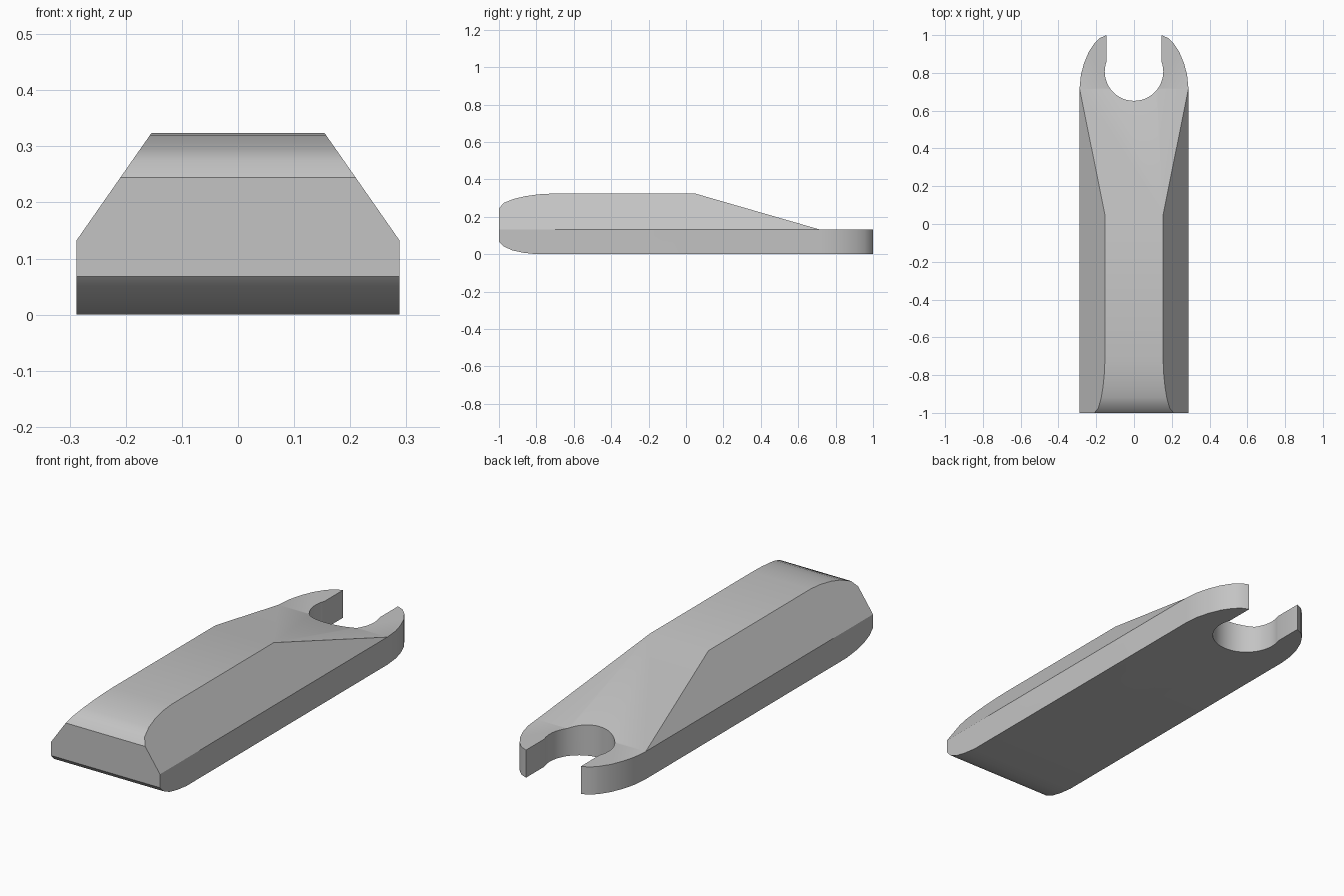
import bpy, bmesh, math
from mathutils import Vector

default = bpy.data.objects.get("Cube")
if default:
    bpy.data.objects.remove(default, do_unlink=True)

HALF_W, TOP_HALF, SHOULDER, TOP = 0.288, 0.154, 0.132, 0.324

grey = bpy.data.materials.new("plain_grey")
grey.use_nodes = True
colour = (0.55, 0.55, 0.55, 1)
grey.diffuse_color = colour
grey.node_tree.nodes["Principled BSDF"].inputs["Base Color"].default_value = colour


def prism(name, points, direction, chamfer=False):
    """Extrude a closed polygon along a vector into a solid."""
    bm = bmesh.new()
    face = bm.faces.new([bm.verts.new(p) for p in points])
    ext = bmesh.ops.extrude_face_region(bm, geom=[face], use_keep_orig=True)
    moved = [g for g in ext["geom"] if isinstance(g, bmesh.types.BMVert)]
    bmesh.ops.translate(bm, verts=moved, vec=direction)
    if chamfer:
        # slice the sloping shoulders off both sides
        for s in (-1, 1):
            cut = bmesh.ops.bisect_plane(
                bm, geom=bm.verts[:] + bm.edges[:] + bm.faces[:],
                plane_co=(s * HALF_W, 0, SHOULDER),
                plane_no=(s * (TOP - SHOULDER), 0, HALF_W - TOP_HALF),
                clear_outer=True)
            edges = [g for g in cut["geom_cut"] if isinstance(g, bmesh.types.BMEdge)]
            bmesh.ops.contextual_create(bm, geom=edges)
    bmesh.ops.recalc_face_normals(bm, faces=bm.faces)
    mesh = bpy.data.meshes.new(name)
    bm.to_mesh(mesh)
    bm.free()
    mesh.materials.append(grey)
    obj = bpy.data.objects.new(name, mesh)
    bpy.context.collection.objects.link(obj)
    return obj


# Side profile: rounded front end, flat top, ramp and thin tip
side = [(-0.8, 0.0), (-0.87, 0.008), (-0.93, 0.021), (-0.975, 0.042), (-1.0, 0.068),
        (-1.0, 0.244), (-0.975, 0.274), (-0.92, 0.296), (-0.86, 0.31),
        (-0.79, 0.32), (-0.72, TOP), (0.05, TOP), (0.715, SHOULDER),
        (1.1, SHOULDER), (1.1, 0.0)]
body = prism("forked_body", [(-0.4, y, z) for y, z in side], Vector((0.8, 0, 0)), True)

# Plan outline: straight sides, rounded prongs and a keyhole notch
prong = [(HALF_W, -1.3), (HALF_W, 0.72), (0.281, 0.79), (0.265, 0.85), (0.24, 0.91),
         (0.21, 0.955), (0.18, 0.985), (0.145, 1.0)]
radius, centre_y, slot = 0.155, 0.807, 0.145
start = math.acos(slot / radius)
steps = 32
notch = []
for i in range(steps + 1):
    a = start - (math.pi + 2 * start) * i / steps
    notch.append((radius * math.cos(a), centre_y + radius * math.sin(a)))
plan = prong + notch + [(-x, y) for x, y in reversed(prong)]
outline = prism("outline_cutter", [(x, y, -0.5) for x, y in plan], Vector((0, 0, 1.5)))
outline.hide_render = True

# Trim the body to the plan outline
mod = body.modifiers.new("outline", 'BOOLEAN')
mod.operation = 'INTERSECT'
mod.solver = 'EXACT'
mod.object = outline
bpy.ops.object.select_all(action='DESELECT')
body.select_set(True)
bpy.context.view_layer.objects.active = body
bpy.ops.object.modifier_apply(modifier=mod.name)
bpy.data.objects.remove(outline, do_unlink=True)
bpy.ops.object.shade_smooth_by_angle(angle=math.radians(30))
